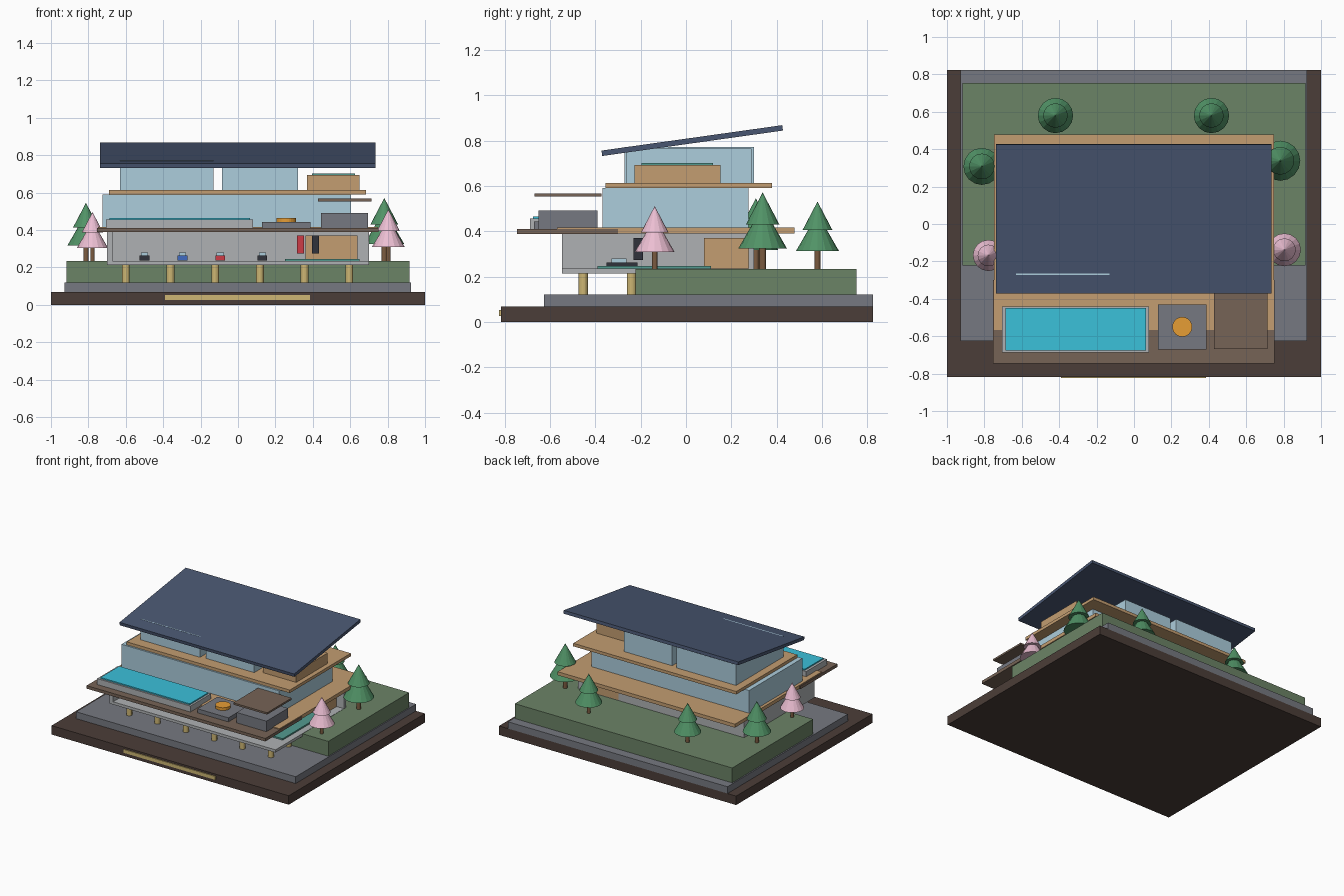
import bpy, math

mats = {}
COLORS = {
    "earth": (0.30, 0.25, 0.23), "stone": (0.46, 0.47, 0.50), "grass": (0.42, 0.51, 0.40),
    "concrete": (0.68, 0.69, 0.70), "wood": (0.76, 0.61, 0.44), "dark_wood": (0.46, 0.39, 0.34),
    "glass": (0.67, 0.80, 0.86), "roof": (0.29, 0.34, 0.44), "water": (0.24, 0.75, 0.85),
    "fire": (0.90, 0.61, 0.22), "brass": (0.80, 0.71, 0.45), "teal": (0.33, 0.60, 0.56),
    "leaf": (0.32, 0.57, 0.40), "blossom": (0.92, 0.74, 0.82), "bark": (0.48, 0.36, 0.26),
    "red": (0.80, 0.24, 0.28), "blue": (0.26, 0.42, 0.75), "black": (0.20, 0.21, 0.24),
}


def finish(name, mat):
    ob = bpy.context.object
    ob.name = name
    if mat not in mats:
        m = bpy.data.materials.new(mat)
        m.diffuse_color = tuple((c / 1.0) ** 2.2 for c in COLORS[mat]) + (1,)
        mats[mat] = m
    ob.data.materials.append(mats[mat])
    return ob


def box(name, mat, x0, x1, y0, y1, z0, z1):
    bpy.ops.mesh.primitive_cube_add(size=1, location=((x0 + x1) / 2, (y0 + y1) / 2, (z0 + z1) / 2))
    ob = finish(name, mat)
    ob.scale = (x1 - x0, y1 - y0, z1 - z0)
    bpy.ops.object.transform_apply(location=False, rotation=False, scale=True)
    return ob


def cone(name, mat, x, y, z0, z1, r0, r1, sides=16):
    bpy.ops.mesh.primitive_cone_add(vertices=sides, radius1=r0, radius2=r1, depth=z1 - z0,
                                    location=(x, y, (z0 + z1) / 2))
    return finish(name, mat)


# Display base, plaque and terrain
box("display_base", "earth", -1, 1, -0.817, 0.824, 0, 0.068)
box("front_plaque", "brass", -0.39, 0.385, -0.824, -0.815, 0.027, 0.053)
box("stone_terrace", "stone", -0.927, 0.925, -0.626, 0.824, 0.068, 0.12)
box("grass_mound", "grass", -0.917, 0.917, -0.222, 0.753, 0.12, 0.233)

# Two rows of columns under the garage floor
for i in range(6):
    for y in (-0.453, -0.24):
        cone("column", "brass", -0.6 + i * 0.239, y, 0.12, 0.214, 0.021, 0.021)

# Open garage: floor, side wall and back wall
box("garage_floor", "concrete", -0.70, 0.70, -0.548, 0.30, 0.214, 0.235)
box("garage_side_wall", "concrete", -0.70, -0.67, -0.548, 0.30, 0.235, 0.39)
box("garage_back_wall", "concrete", -0.70, 0.70, 0.275, 0.30, 0.235, 0.39)
box("storage_room", "wood", 0.36, 0.64, 0.08, 0.30, 0.235, 0.37)
box("exercise_mat", "teal", 0.25, 0.65, -0.39, 0.11, 0.235, 0.246)
for x, m in ((0.335, "red"), (0.415, "black")):
    box("hanging_bag", m, x - 0.019, x + 0.019, -0.232, -0.19, 0.273, 0.37)

# Parked cars
for x, m in ((-0.5, "black"), (-0.297, "blue"), (-0.095, "red"), (0.13, "black")):
    box("car_body", m, x - 0.026, x + 0.026, -0.35, -0.215, 0.238, 0.263)
    box("car_cabin", "glass", x - 0.019, x + 0.019, -0.328, -0.262, 0.263, 0.279)

# Main deck and front terrace
box("front_terrace", "dark_wood", -0.755, 0.752, -0.745, -0.30, 0.388, 0.411)
box("main_deck", "wood", -0.748, 0.748, -0.568, 0.478, 0.390, 0.417)
box("pool_surround", "concrete", -0.706, 0.08, -0.688, -0.44, 0.411, 0.456)
box("pool_water", "water", -0.687, 0.065, -0.675, -0.45, 0.45, 0.465)
box("fire_pit_base", "stone", 0.128, 0.388, -0.67, -0.43, 0.411, 0.442)
cone("fire_bowl", "fire", 0.258, -0.55, 0.442, 0.463, 0.053, 0.053, 24)
box("lounge_seat", "stone", 0.444, 0.695, -0.65, -0.39, 0.411, 0.491)
box("lounge_canopy", "dark_wood", 0.428, 0.713, -0.668, -0.372, 0.553, 0.567)

# Living floor, upper deck and bedrooms
box("living_glass", "glass", -0.725, 0.604, -0.368, 0.276, 0.417, 0.59)
box("upper_deck", "wood", -0.69, 0.685, -0.355, 0.38, 0.59, 0.613)
box("bedroom_glass", "glass", -0.632, -0.13, -0.272, 0.30, 0.613, 0.771)
box("study_glass", "glass", -0.086, 0.32, -0.262, 0.289, 0.613, 0.766)
box("planter_room", "wood", 0.37, 0.65, -0.227, 0.152, 0.613, 0.693)
box("planter_top", "teal", 0.396, 0.626, -0.196, 0.12, 0.693, 0.702)

# Tilted roof
roof = box("roof", "roof", -0.738, 0.735, -0.375, 0.43, 0.788, 0.812)
roof.rotation_euler.x = math.radians(8)

# Trees: trunk with two stacked cones, sized by height
for x, y, h, m in ((-0.42, 0.58, 0.298, "leaf"), (0.414, 0.58, 0.298, "leaf"),
                   (-0.813, 0.308, 0.312, "leaf"), (0.782, 0.338, 0.338, "leaf"),
                   (-0.778, -0.168, 0.263, "blossom"), (0.804, -0.138, 0.278, "blossom")):
    b = 0.233
    cone("tree_trunk", "bark", x, y, b, b + 0.32 * h, 0.045 * h, 0.045 * h)
    cone("tree_lower", m, x, y, b + 0.27 * h, b + 0.82 * h, 0.317 * h, 0)
    cone("tree_upper", m, x, y, b + 0.58 * h, b + h, 0.22 * h, 0)
